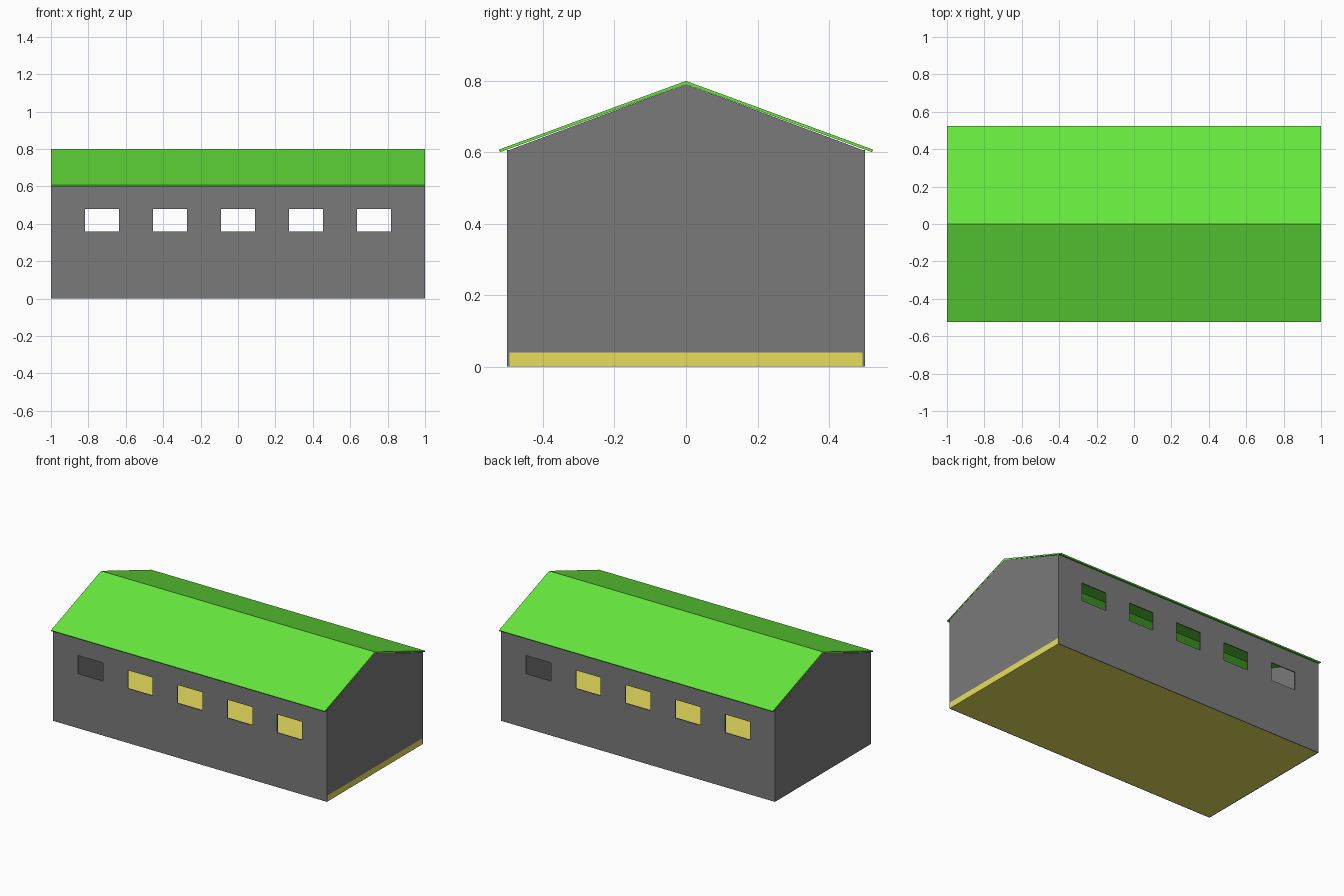
import bpy, bmesh

if "Cube" in bpy.data.objects:
    bpy.data.objects.remove(bpy.data.objects["Cube"])

T = 0.006          # wall thickness
EAVE, RIDGE = 0.606, 0.79


def material(name, rgb):
    m = bpy.data.materials.new(name)
    m.diffuse_color = (*rgb, 1)
    m.use_nodes = True
    m.node_tree.nodes["Principled BSDF"].inputs["Base Color"].default_value = m.diffuse_color
    return m


grey = material("wall grey", (0.195, 0.195, 0.195))
green = material("roof green", (0.133, 0.80, 0.045))
yellow = material("floor yellow", (0.80, 0.73, 0.107))


def make_object(name, bm, mat):
    bmesh.ops.recalc_face_normals(bm, faces=bm.faces)
    me = bpy.data.meshes.new(name)
    bm.to_mesh(me)
    bm.free()
    me.materials.append(mat)
    ob = bpy.data.objects.new(name, me)
    bpy.context.collection.objects.link(ob)
    return ob


def prism(name, profile, x0, x1, mat):
    """Extrude a (y, z) profile along x."""
    bm = bmesh.new()
    face = bm.faces.new([bm.verts.new((x0, y, z)) for y, z in profile])
    ext = bmesh.ops.extrude_face_region(bm, geom=[face])["geom"]
    verts = [v for v in ext if isinstance(v, bmesh.types.BMVert)]
    bmesh.ops.translate(bm, verts=verts, vec=(x1 - x0, 0, 0))
    return make_object(name, bm, mat)


# Long walls: an 11 x 5 grid with every second cell of one row left open
xs = [-1 + 2 * i / 11 for i in range(12)]
zs = [0, 0.12, 0.24, 0.36, 0.48, EAVE]
bm = bmesh.new()
grid = [[bm.verts.new((x, -0.5, z)) for z in zs] for x in xs]
for i in range(11):
    for j in range(5):
        if not (j == 3 and i % 2 == 1):
            bm.faces.new((grid[i][j], grid[i + 1][j], grid[i + 1][j + 1], grid[i][j + 1]))
ext = bmesh.ops.extrude_face_region(bm, geom=bm.faces[:], use_keep_orig=True)["geom"]
bmesh.ops.translate(bm, verts=[v for v in ext if isinstance(v, bmesh.types.BMVert)], vec=(0, T, 0))
walls = make_object("long_walls", bm, grey)
mirror = walls.modifiers.new("other side", "MIRROR")
mirror.use_axis = (False, True, False)

# Gable ends; the right one stops above the exposed floor edge
w = 0.5 - T
for name, x0, x1, base in (("left_gable", -1, -1 + T, 0), ("right_gable", 1 - T, 1, 0.04)):
    prism(name, [(-w, base), (w, base), (w, EAVE), (0, RIDGE), (-w, EAVE)], x0, x1, grey)

# Floor slab
prism("floor", [(-w, 0), (w, 0), (w, 0.04), (-w, 0.04)], -1 + T, 1, yellow)

# Roof: thin folded sheet with a small overhang
prism("roof", [(-0.52, 0.600), (0, RIDGE), (0.52, 0.600),
               (0.523, 0.607), (0, 0.799), (-0.523, 0.607)], -1, 1, green)
